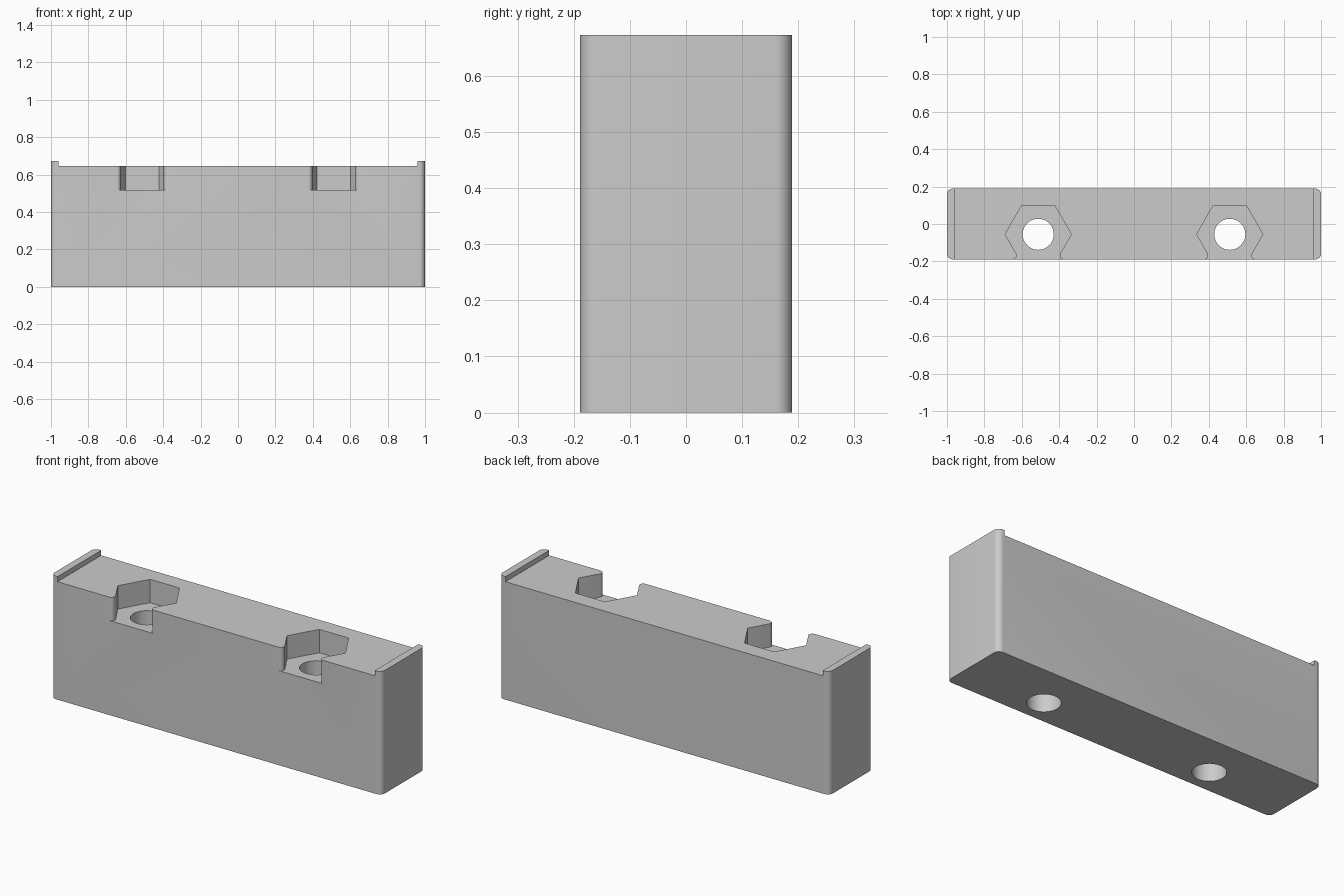
import bpy, bmesh
from math import sin, cos, pi, radians

if "Cube" in bpy.data.objects:
    bpy.data.objects.remove(bpy.data.objects["Cube"], do_unlink=True)

HALF_W, HALF_D, HEIGHT = 1.0, 0.189, 0.673
TOP_Z, LIP, CORNER = 0.645, 0.04, 0.03
NUT_X, NUT_Y, NUT_R, NUT_Z = 0.512, -0.055, 0.177, 0.517
HOLE_R, FILLET = 0.083, 0.021

grey = bpy.data.materials.new("plain grey")
grey.use_nodes = True
colour = (0.6, 0.6, 0.6, 1)
grey.diffuse_color = colour
grey.node_tree.nodes["Principled BSDF"].inputs["Base Color"].default_value = colour


def prism(name, outline, z0, z1):
    """Extrude a plan outline from z0 up to z1."""
    bm = bmesh.new()
    base = bm.faces.new([bm.verts.new((x, y, z0)) for x, y in outline])
    top = bmesh.ops.extrude_face_region(bm, geom=[base])["geom"]
    bmesh.ops.translate(bm, vec=(0, 0, z1 - z0),
                        verts=[v for v in top if isinstance(v, bmesh.types.BMVert)])
    bmesh.ops.recalc_face_normals(bm, faces=bm.faces)
    mesh = bpy.data.meshes.new(name)
    bm.to_mesh(mesh)
    bm.free()
    mesh.materials.append(grey)
    obj = bpy.data.objects.new(name, mesh)
    bpy.context.collection.objects.link(obj)
    return obj


def arc(cx, cy, r, a0, a1, n):
    angles = [radians(a0 + (a1 - a0) * i / n) for i in range(n + 1)]
    return [(cx + r * cos(a), cy + r * sin(a)) for a in angles]


def rectangle(w, d):
    return [(-w, -d), (w, -d), (w, d), (-w, d)]


# Body with rounded upright corners
plan = []
for i, (sx, sy) in enumerate([(1, 1), (-1, 1), (-1, -1), (1, -1)]):
    plan += arc(sx * (HALF_W - CORNER), sy * (HALF_D - CORNER), CORNER,
                90 * i, 90 * i + 90, 8)
body = prism("block_body", plan, 0, HEIGHT)

# Recess between the two end lips
cutters = [prism("top_recess_cutter", rectangle(HALF_W - LIP, 0.5), TOP_Z, 1)]

# Half outline of the nut pocket: hexagon sides, then a rounded mouth
corner_x = NUT_R - (NUT_Y + HALF_D) / math_tan if (math_tan := sin(pi / 3) / cos(pi / 3)) else 0
fillet_x = corner_x + FILLET * math_tan
half = [(NUT_R / 2, NUT_Y + NUT_R * sin(pi / 3)), (NUT_R, NUT_Y)]
half += arc(fillet_x, -HALF_D + FILLET, FILLET, 150, 270, 8)
half.append((fillet_x, -0.4))

for side, s in (("right", -1), ("left", 1)):
    cx = s * NUT_X
    outline = [(cx + x, y) for x, y in half] + [(cx - x, y) for x, y in reversed(half)]
    cutters.append(prism(side + "_pocket_cutter", outline, NUT_Z, 0.9))
    cutters.append(prism(side + "_hole_cutter", arc(cx, NUT_Y, HOLE_R, 0, 352.5, 47), -0.1, 0.8))

# Cut the recess, pockets and bolt holes
bpy.ops.object.select_all(action="DESELECT")
bpy.context.view_layer.objects.active = body
body.select_set(True)
for cutter in cutters:
    cutter.hide_render = True
    mod = body.modifiers.new(cutter.name, "BOOLEAN")
    mod.operation, mod.solver, mod.object = "DIFFERENCE", "EXACT", cutter
    bpy.ops.object.modifier_apply(modifier=mod.name)
    bpy.data.objects.remove(cutter, do_unlink=True)

bpy.ops.object.shade_smooth_by_angle(angle=radians(30))
